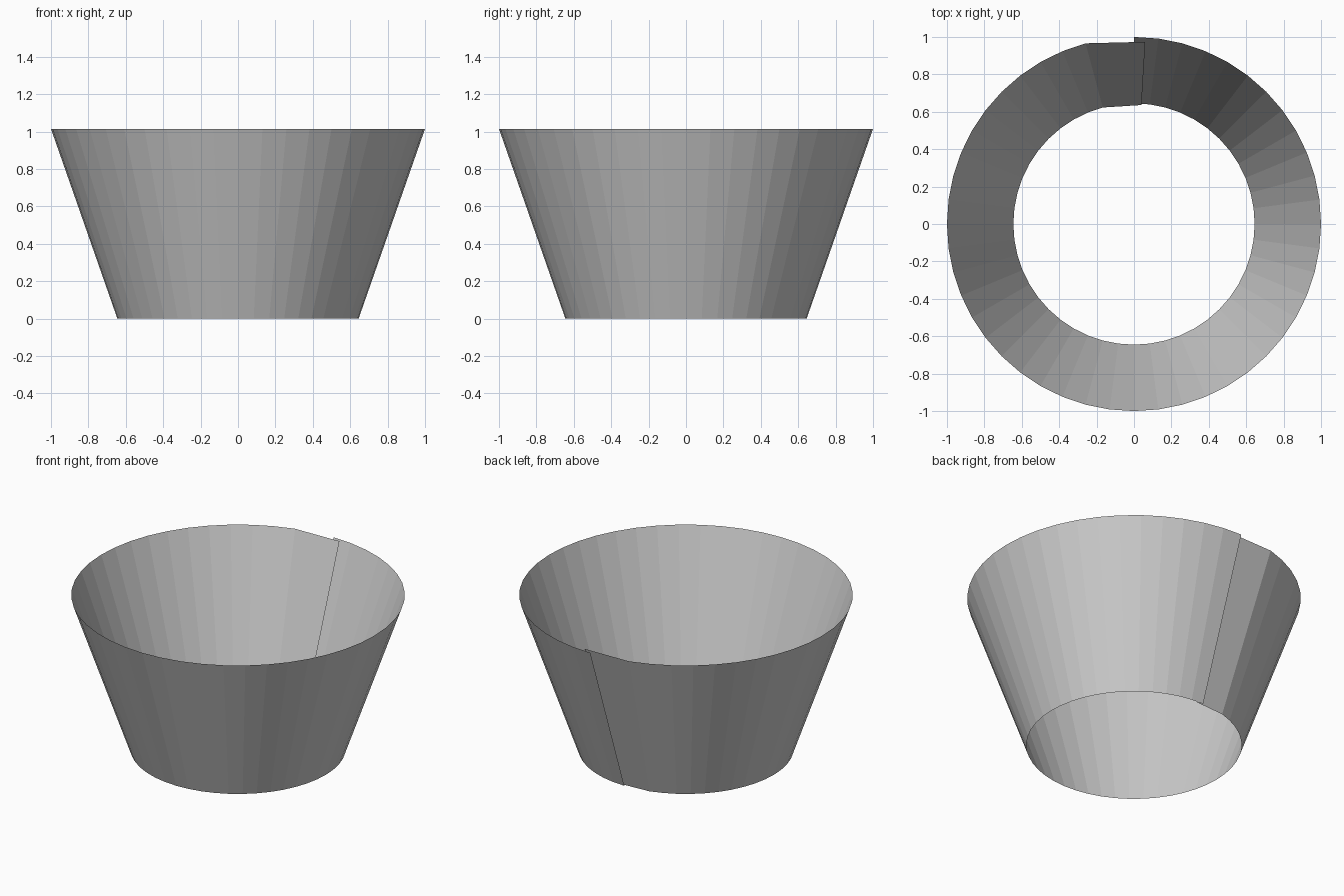
import bpy
import math

if "Cube" in bpy.data.objects:
    bpy.data.objects.remove(bpy.data.objects["Cube"])

HEIGHT, R_BOTTOM, R_TOP, SIDES = 1.015, 0.645, 1.0, 48

# Plan outline at unit radius: starts at the back seam, runs clockwise to 105 degrees
outline = []
for i in range(SIDES - 1):
    a = math.pi / 2 - i * 2 * math.pi / SIDES
    outline.append((math.cos(a), math.sin(a)))
    if i == SIDES - 2:
        break
# Flat flap tucked inside the starting edge
outline.append((0.06, 0.974))
flap_bottom = (0.04, 0.636)

verts = [(x * R_TOP, y * R_TOP, HEIGHT) for x, y in outline]
verts += [(x * R_BOTTOM, y * R_BOTTOM, 0) for x, y in outline[:-1]]
verts.append((*flap_bottom, 0))

# Single-sheet conical wall, open at the top and bottom
n = len(outline)
faces = [(i, i + 1, n + i + 1, n + i) for i in range(n - 1)]
mesh = bpy.data.meshes.new("cup_sleeve")
mesh.from_pydata(verts, [], faces)
mesh.update()
sleeve = bpy.data.objects.new("cup_sleeve", mesh)
bpy.context.collection.objects.link(sleeve)
